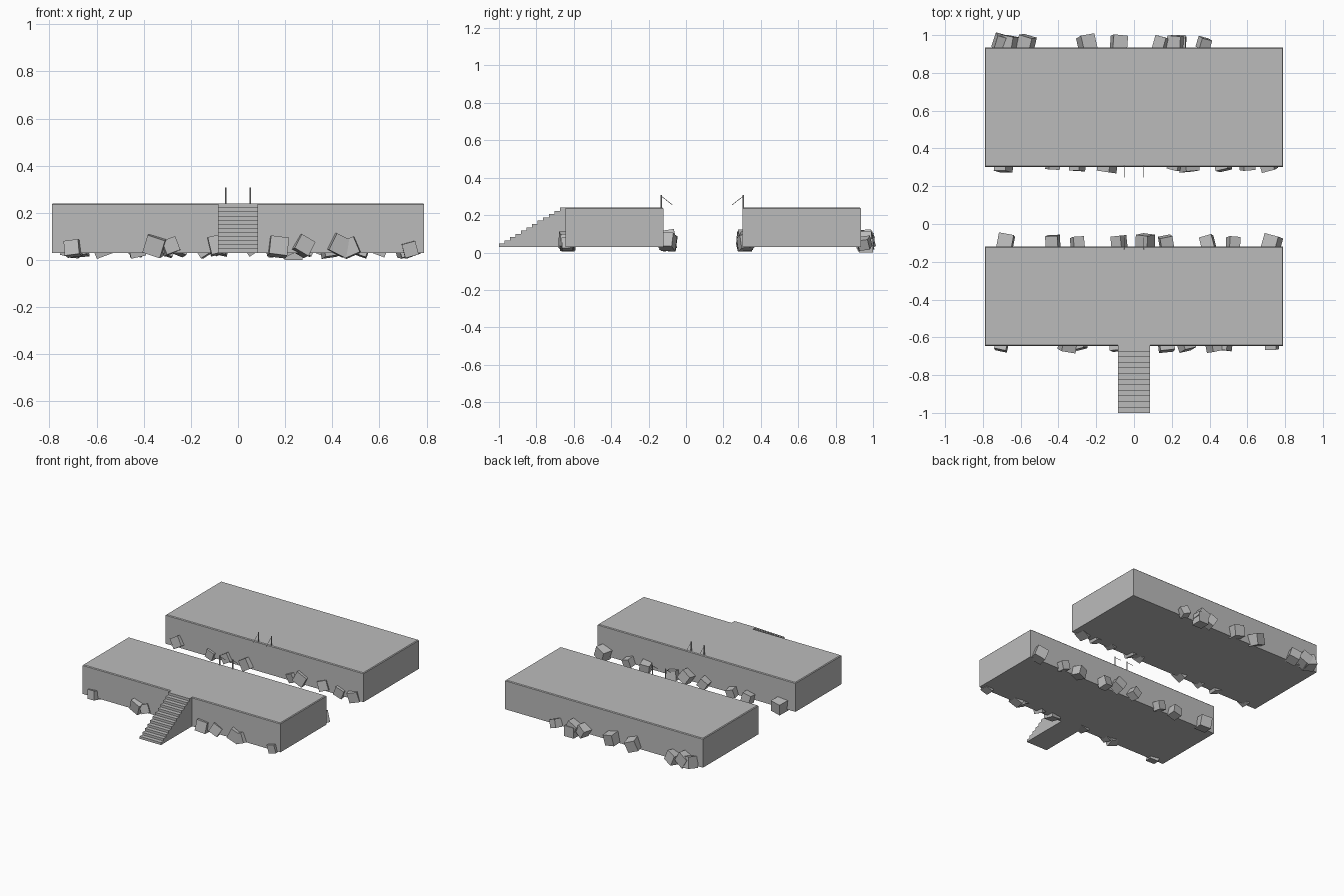
import bpy, bmesh, math, random
from mathutils import Vector, Euler

if "Cube" in bpy.data.objects:
    bpy.data.objects.remove(bpy.data.objects["Cube"])

random.seed(4)
stone = bpy.data.materials.new("plain grey")
stone.diffuse_color = (0.5, 0.5, 0.5, 1)
stone.use_nodes = True
stone.node_tree.nodes["Principled BSDF"].inputs["Base Color"].default_value = stone.diffuse_color


def finish(name, bm):
    bmesh.ops.recalc_face_normals(bm, faces=bm.faces)
    me = bpy.data.meshes.new(name)
    bm.to_mesh(me)
    bm.free()
    me.materials.append(stone)
    ob = bpy.data.objects.new(name, me)
    bpy.context.collection.objects.link(ob)
    return ob


def box(name, centre, size, rot=(0, 0, 0), chamfer=0):
    bm = bmesh.new()
    bmesh.ops.create_cube(bm, size=1)
    bmesh.ops.scale(bm, vec=size, verts=bm.verts)
    if chamfer:  # soften only the top rim
        rim = [e for e in bm.edges if all(v.co.z > 0 for v in e.verts)]
        bmesh.ops.bevel(bm, geom=rim, offset=chamfer, segments=1, affect='EDGES')
    ob = finish(name, bm)
    ob.location = centre
    ob.rotation_euler = rot
    return ob


def rod(name, a, b, radius, sides=6):
    a, b = Vector(a), Vector(b)
    bm = bmesh.new()
    bmesh.ops.create_cone(bm, cap_ends=True, segments=sides, radius1=radius,
                          radius2=radius, depth=(b - a).length)
    ob = finish(name, bm)
    ob.location = (a + b) / 2
    ob.rotation_euler = (b - a).to_track_quat('Z', 'Y').to_euler()
    return ob


BASE, TOP = 0.03, 0.24

# two platforms
for name, y0, y1 in (("front_platform", -0.645, -0.12), ("back_platform", 0.303, 0.935)):
    box(name, (0, (y0 + y1) / 2, (BASE + TOP) / 2), (1.58, y1 - y0, TOP - BASE), chamfer=0.005)

# solid staircase: stepped side profile extruded across x
n, y_start, y_end = 12, -1.0, -0.64
run, rise = (-0.645 - y_start) / n, (TOP - BASE) / n
profile = [(y_start, BASE)]
for i in range(n):
    z = BASE + (i + 1) * rise
    profile += [(y_start + i * run, z), (y_start + (i + 1) * run, z)]
profile[-1] = (y_end, TOP)
profile.append((y_end, BASE))
bm = bmesh.new()
face = bm.faces.new([bm.verts.new((-0.085, y, z)) for y, z in profile])
ext = bmesh.ops.extrude_face_region(bm, geom=[face])
bmesh.ops.translate(bm, vec=(0.17, 0, 0),
                    verts=[v for v in ext["geom"] if isinstance(v, bmesh.types.BMVert)])
finish("staircase", bm)

# broken bridge posts with loose ropes
for side, y, d in (("front", -0.133, 1), ("back", 0.307, -1)):
    for s in (-1, 1):
        x = s * 0.052
        rod(side + "_bridge_post", (x, y, TOP - 0.01), (x, y, 0.308), 0.004)
        rod(side + "_loose_rope", (x, y, 0.302), (x, y + d * 0.06, 0.255), 0.0015, 4)

# rubble blocks along the long foot of each platform: (x positions, centre y)
rows = {
    "front_outer_rubble": ((-0.70, -0.35, -0.29, -0.085, 0.17, 0.275, 0.43, 0.475, 0.73), -0.635),
    "front_gap_rubble": ((-0.68, -0.43, -0.30, -0.08, 0.06, 0.17, 0.39, 0.525, 0.73), -0.097),
    "back_gap_rubble": ((-0.69, -0.43, -0.30, -0.14, 0.22, 0.29, 0.47, 0.60, 0.71), 0.315),
    "back_outer_rubble": ((-0.70, -0.66, -0.57, -0.25, -0.08, 0.15, 0.225, 0.37), 0.955),
}
for name, (xs, y) in rows.items():
    for x in xs:
        s = random.uniform(0.058, 0.08)
        rot = Euler((random.uniform(-0.2, 0.2), random.uniform(-0.6, 0.6), random.uniform(-0.3, 0.3)))
        half = Vector((0, 0, 0))
        m = rot.to_matrix()
        low = s / 2 * sum(abs(m[2][k]) for k in range(3))  # half height once turned
        box(name, (x, y + random.uniform(-0.004, 0.004), low + random.uniform(0.004, 0.016)),
            (s, s, s), rot)

# one block rests at ground level, flush with the rear limit
box("back_outer_rubble", (0.235, 0.962, 0.038), (0.076, 0.076, 0.076))
